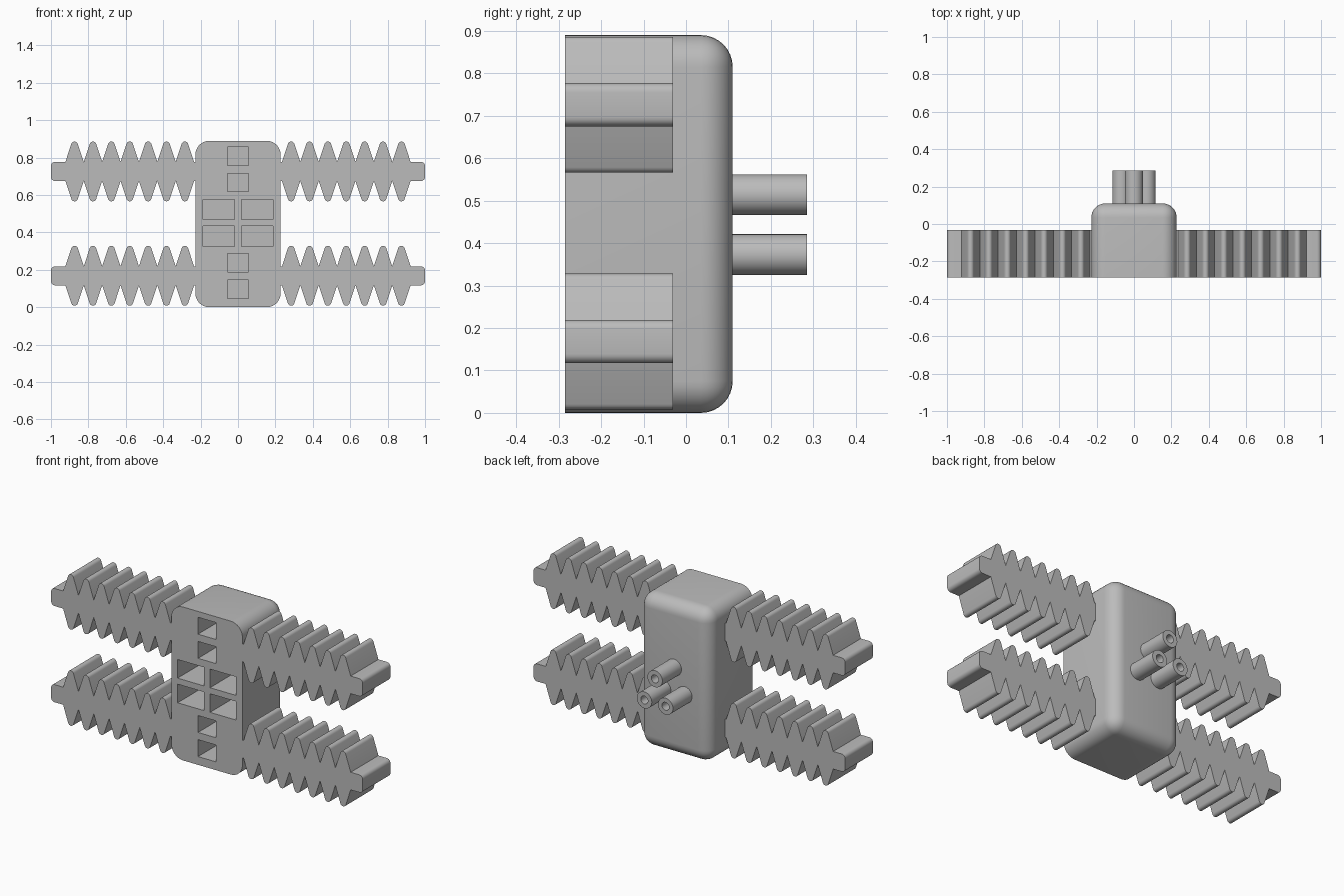
import bpy, bmesh
from math import sin, cos, pi, radians
from mathutils import Matrix, Vector

if "Cube" in bpy.data.objects:
    bpy.data.objects.remove(bpy.data.objects["Cube"], do_unlink=True)

FRONT, BACK, HEIGHT, HALF_W = -0.285, 0.11, 0.89, 0.228

grey = bpy.data.materials.new("plain grey")
grey.use_nodes = True
grey.diffuse_color = (0.5, 0.5, 0.5, 1)
grey.node_tree.nodes["Principled BSDF"].inputs["Base Color"].default_value = (0.5, 0.5, 0.5, 1)


def make_object(name, bm):
    bmesh.ops.recalc_face_normals(bm, faces=bm.faces)
    mesh = bpy.data.meshes.new(name)
    bm.to_mesh(mesh)
    bm.free()
    mesh.materials.append(grey)
    obj = bpy.data.objects.new(name, mesh)
    bpy.context.collection.objects.link(obj)
    return obj


def smooth(obj):
    bpy.ops.object.select_all(action='DESELECT')
    obj.select_set(True)
    bpy.context.view_layer.objects.active = obj
    bpy.ops.object.shade_smooth_by_angle(angle=radians(32))


def add_box(bm, x0, x1, y0, y1, z0, z1):
    size = Matrix.Diagonal((x1 - x0, y1 - y0, z1 - z0, 1))
    centre = Matrix.Translation(((x0 + x1) / 2, (y0 + y1) / 2, (z0 + z1) / 2))
    bmesh.ops.create_cube(bm, size=1, matrix=centre @ size)


# Housing: box rounded everywhere but around its flat front
bm = bmesh.new()
add_box(bm, -HALF_W, HALF_W, FRONT, BACK, 0, HEIGHT)
round_edges = [e for e in bm.edges if max(v.co.y for v in e.verts) > 0]
bmesh.ops.bevel(bm, geom=round_edges, offset=0.075, segments=8, profile=0.5, affect='EDGES')
housing = make_object("housing", bm)

# Sockets sunk into the front: four small, four wide
bm = bmesh.new()
for z in (0.807, 0.667, 0.237, 0.097):
    add_box(bm, -0.057, 0.057, FRONT - 0.1, FRONT + 0.25, z - 0.049, z + 0.049)
for z in (0.522, 0.379):
    for x in (-0.104, 0.104):
        add_box(bm, x - 0.084, x + 0.084, FRONT - 0.1, FRONT + 0.25, z - 0.054, z + 0.054)
cutter = make_object("socket_cutter", bm)
cutter.hide_render = True
cut = housing.modifiers.new("sockets", 'BOOLEAN')
cut.operation, cut.solver, cut.object = 'DIFFERENCE', 'EXACT', cutter
bpy.context.view_layer.objects.active = housing
bpy.ops.object.modifier_apply(modifier=cut.name)
bpy.data.objects.remove(cutter, do_unlink=True)
smooth(housing)


# Toothed arms: upper outline with rounded teeth and a stub, mirrored below
def arm_outline():
    core, pitch, tooth, tip, corner = 0.051, 0.0983, 0.109, 0.018, 0.022
    pts = [(0.205, core), (0.284 - pitch / 2, core)]
    for i in range(7):
        x = 0.284 + i * pitch
        for k in range(9):
            a = radians(163 - k * 146 / 8)
            pts.append((x + tip * cos(a), core + tooth - tip + tip * sin(a)))
        pts.append((x + pitch / 2, core))
    for k in range(6):
        a = pi / 2 * (1 - k / 5)
        pts.append((1 - corner + corner * cos(a), core - corner + corner * sin(a)))
    return pts + [(x, -z) for x, z in reversed(pts)]


for level, z0 in (("upper", 0.726), ("lower", 0.168)):
    for side, s in (("left", 1), ("right", -1)):
        bm = bmesh.new()
        face = bm.faces.new([bm.verts.new((s * x, FRONT, z0 + z)) for x, z in arm_outline()])
        grown = bmesh.ops.extrude_face_region(bm, geom=[face], use_keep_orig=True)
        moved = [v for v in grown["geom"] if isinstance(v, bmesh.types.BMVert)]
        bmesh.ops.translate(bm, verts=moved, vec=(0, 0.254, 0))
        smooth(make_object(f"{level}_{side}_arm", bm))


# Hollow tubes on the back, turned from a profile
def make_tube(name, x, z):
    bm = bmesh.new()
    profile = [(0.048, 0.1), (0.048, 0.285), (0.023, 0.285), (0.023, 0.112), (0, 0.112)]
    verts = [bm.verts.new((x + r, y, z)) for r, y in profile]
    edges = [bm.edges.new(pair) for pair in zip(verts, verts[1:])]
    bmesh.ops.spin(bm, geom=verts + edges, cent=Vector((x, 0, z)), axis=(0, 1, 0),
                   angle=2 * pi, steps=32)
    bmesh.ops.remove_doubles(bm, verts=bm.verts, dist=0.0001)
    smooth(make_object(name, bm))


make_tube("top_tube", 0, 0.514)
make_tube("left_tube", 0.068, 0.373)
make_tube("right_tube", -0.068, 0.373)
